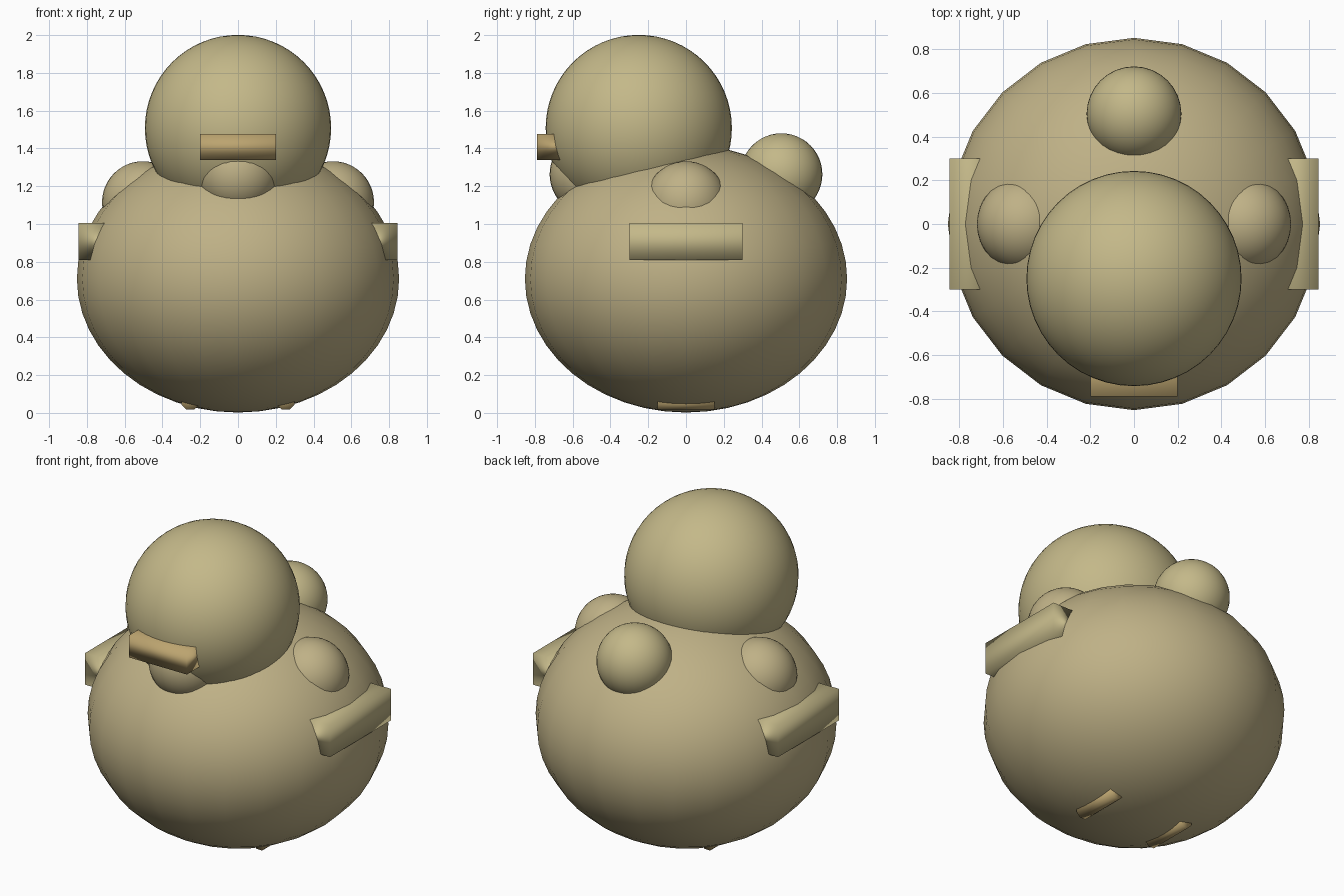
import bpy, math

if "Cube" in bpy.data.objects:
    bpy.data.objects.remove(bpy.data.objects["Cube"])


def material(name, color):
    m = bpy.data.materials.new(name)
    m.diffuse_color = (*color, 1)
    m.use_nodes = True
    m.node_tree.nodes["Principled BSDF"].inputs["Base Color"].default_value = m.diffuse_color
    return m


TAN = material("tan", (0.52, 0.44, 0.24))
STRAW = material("straw", (0.55, 0.48, 0.25))
OCHRE = material("ochre", (0.50, 0.37, 0.16))


def finish(name, mat):
    ob = bpy.context.object
    ob.name = name
    ob.data.materials.append(mat)
    bpy.ops.object.shade_smooth()
    return ob


def ball(name, loc, radii, mat, segments=32, rings=24):
    bpy.ops.mesh.primitive_uv_sphere_add(segments=segments, ring_count=rings, location=loc)
    bpy.context.object.scale = radii
    return finish(name, mat)


def block(name, loc, size, mat):
    bpy.ops.mesh.primitive_cube_add(size=1, location=loc)
    bpy.context.object.scale = size
    return finish(name, mat)


# Squashed round body and head
ball("body", (0, 0, 0.71), (0.853, 0.853, 0.708), TAN, 24, 24)
ball("head", (0, -0.25, 1.508), (0.493, 0.493, 0.493), STRAW, 48, 32)

# Beak slab across the face
block("beak", (0, -0.69, 1.408), (0.4, 0.2, 0.137), OCHRE)

# Tail ball and matching throat ball
ball("tail", (0, 0.505, 1.263), (0.217,) * 3, STRAW)
ball("throat", (0, -0.505, 1.263), (0.217,) * 3, TAN)

# Mirrored shoulders, wings and feet
for side, s in (("left", -1), ("right", 1)):
    ball("shoulder_" + side, (s * 0.503, 0, 1.115), (0.217,) * 3, TAN)
    block("wing_" + side, (s * 0.745, 0, 0.908), (0.2, 0.6, 0.197), STRAW)
    bpy.ops.mesh.primitive_cylinder_add(
        vertices=8, radius=0.05, depth=0.3, location=(s * 0.253, 0, 0.063),
        rotation=(math.pi / 2, math.pi / 8, 0))
    # turn about the length so a flat faces down
    bpy.context.object.rotation_euler = (math.pi / 2, 0, 0)
    for v in bpy.context.object.data.vertices:
        a = math.atan2(v.co.y, v.co.x) + math.pi / 8
        v.co.x, v.co.y = 0.05 * math.cos(a), 0.05 * math.sin(a)
    finish("foot_" + side, OCHRE)
